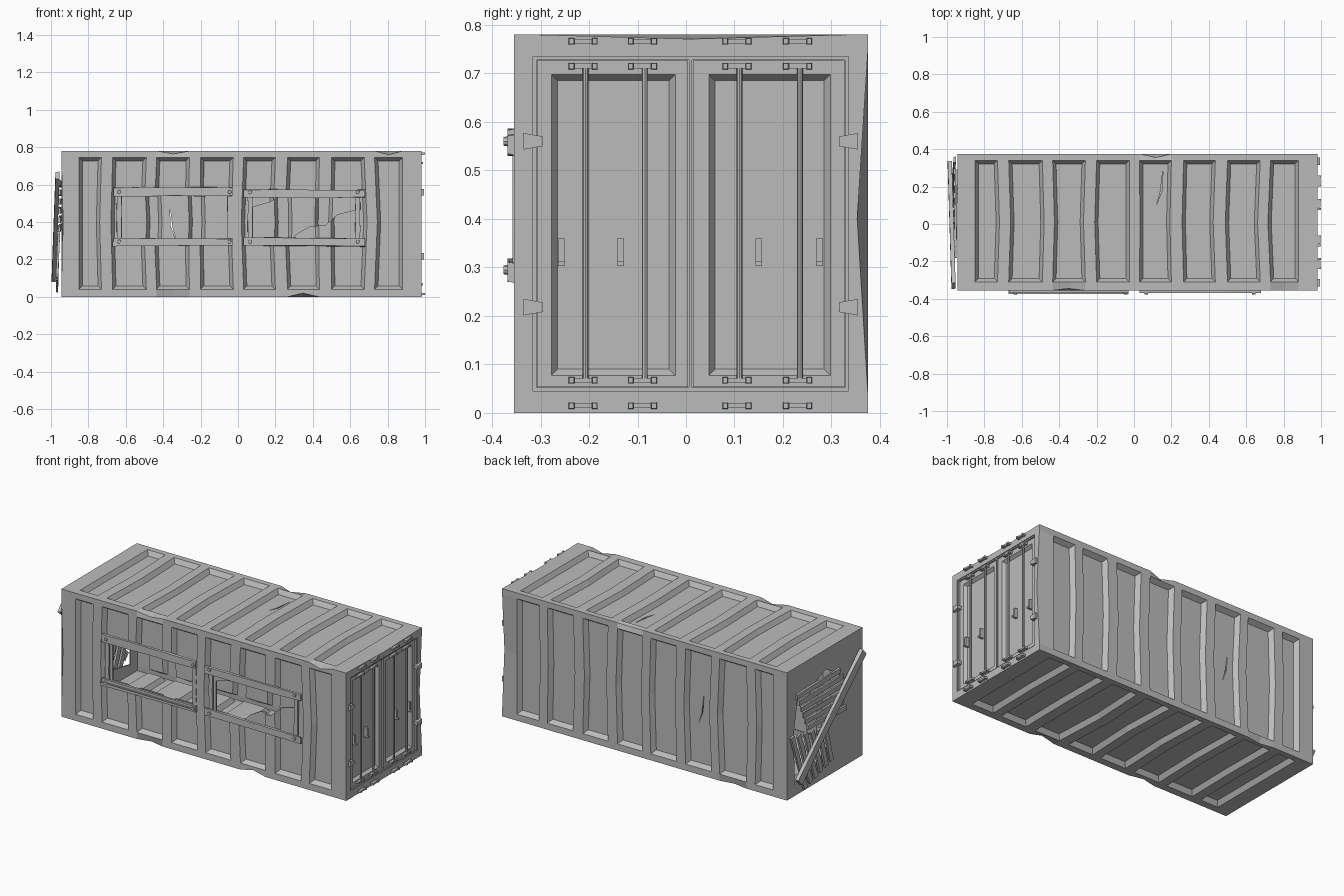
import bpy, bmesh, random
from mathutils import Vector, Matrix

random.seed(4)
if "Cube" in bpy.data.objects:
    bpy.data.objects.remove(bpy.data.objects["Cube"])

grey = bpy.data.materials.new("steel_grey")
grey.use_nodes = True
grey.diffuse_color = (0.5, 0.5, 0.5, 1)
grey.node_tree.nodes["Principled BSDF"].inputs["Base Color"].default_value = (0.5, 0.5, 0.5, 1)

X0, X1, Y0, Y1, H = -0.945, 0.98, -0.355, 0.375, 0.78


def finish(name, bm):
    bmesh.ops.recalc_face_normals(bm, faces=bm.faces)
    me = bpy.data.meshes.new(name)
    bm.to_mesh(me)
    bm.free()
    me.materials.append(grey)
    ob = bpy.data.objects.new(name, me)
    bpy.context.collection.objects.link(ob)
    return ob


def box(name, lo, hi, taper=None):
    """Box from corner to corner; taper shrinks its +x face in (y, z)."""
    lo, hi = Vector(lo), Vector(hi)
    bm = bmesh.new()
    bmesh.ops.create_cube(bm, size=1)
    for v in bm.verts:
        if taper and v.co.x > 0:
            v.co.y *= taper[0]
            v.co.z *= taper[1]
        v.co = (lo + hi) / 2 + v.co * (hi - lo)
    return finish(name, bm)


def board(name, p, q, width, thick, normal):
    """Plank running from p to q with its broad side facing normal."""
    p, q, n = Vector(p), Vector(q), Vector(normal)
    d = q - p
    u = d.normalized()
    w = n.cross(u).normalized()
    n = u.cross(w)
    m = Matrix((u * d.length, w * width, n * thick)).transposed().to_4x4()
    m.translation = (p + q) / 2
    bm = bmesh.new()
    bmesh.ops.create_cube(bm, size=1, matrix=m)
    bmesh.ops.subdivide_edges(bm, edges=[e for e in bm.edges if abs(e.calc_length() - d.length) < 1e-4], cuts=3)
    for v in bm.verts:      # bent, chipped planks
        v.co += w * random.uniform(-0.07, 0.07) * width
    return finish(name, bm)


def prism(name, pts, place, a, b):
    """Polygon extruded between depths a and b."""
    bm = bmesh.new()
    lo = [bm.verts.new(place(s, t, a)) for s, t in pts]
    hi = [bm.verts.new(place(s, t, b)) for s, t in pts]
    bm.faces.new(lo)
    bm.faces.new(hi)
    n = len(pts)
    for i in range(n):
        bm.faces.new((lo[i], lo[(i + 1) % n], hi[(i + 1) % n], hi[i]))
    return finish(name, bm)


def apply(ob):
    bpy.context.view_layer.objects.active = ob
    for m in list(ob.modifiers):
        bpy.ops.object.modifier_apply(modifier=m.name)


def cut(ob, cutter):
    m = ob.modifiers.new("cut", 'BOOLEAN')
    m.operation, m.solver, m.object = 'DIFFERENCE', 'EXACT', cutter
    apply(ob)
    bpy.data.objects.remove(cutter)


# Container shell: rings of points with a recessed panel between every pair of ribs
panels = [(-0.85, -0.73), (-0.67, -0.49), (-0.435, -0.26), (-0.2, -0.025),
          (0.03, 0.2), (0.265, 0.435), (0.5, 0.675), (0.73, 0.88)]
xs = [X0] + [x for a, b in panels for x in (a, (a + b) / 2, b)] + [X1]
zs, ys = [0, 0.04, 0.4, 0.745, H], [Y0, -0.31, 0.01, 0.34, Y1]
ring = ([(Y0, z) for z in zs[:4]] + [(y, H) for y in ys[:4]]
        + [(Y1, z) for z in zs[:0:-1]] + [(y, 0) for y in ys[:0:-1]])
bm = bmesh.new()
grid = [[bm.verts.new((x, y, z)) for y, z in ring] for x in xs]
for j in (2, 6, 10, 14):    # bent ribs
    for k in range(1, 8):
        s = random.uniform(-0.018, 0.018)
        for i in (3 * k, 3 * k + 1):
            grid[i][j].co.x += s
for i, j, off in [(17, 0, (0, 0, 0.02)), (8, 4, (0, 0.01, -0.016)), (23, 4, (0, 0, -0.02)),
                  (14, 8, (0, -0.02, -0.012)), (25, 10, (0, -0.022, 0)), (25, 6, (0, 0, -0.009)),
                  (8, 0, (0, 0.02, 0)), (0, 2, (0.01, 0, 0)), (5, 12, (0, -0.015, 0))]:
    grid[i][j].co += Vector(off)
recess = []
for i in range(len(xs) - 1):
    for j in range(16):
        k = (j + 1) % 16
        f = bm.faces.new((grid[i][j], grid[i + 1][j], grid[i + 1][k], grid[i][k]))
        if i % 3 and j % 4 in (1, 2):
            recess.append(f)
bm.faces.new(grid[0])
bm.faces.new(grid[-1])
bmesh.ops.recalc_face_normals(bm, faces=bm.faces)
bmesh.ops.inset_region(bm, faces=recess, thickness=0.018, depth=-0.028, use_even_offset=True)
shell = finish("container_shell", bm)
sol = shell.modifiers.new("wall", 'SOLIDIFY')
sol.thickness, sol.offset = 0.01, -1
apply(shell)

# Openings: serving window, torn window, broken end wall, door frame
front = lambda s, t, d: (s, d, t)
end = lambda s, t, d: (d, s, t)
cut(shell, prism("window_cut", [(-0.62, 0.3), (-0.04, 0.3), (-0.045, 0.56), (-0.62, 0.56)], front, -0.5, -0.25))
cut(shell, prism("torn_cut", [(0.08, 0.3), (0.08, 0.48), (0.17, 0.505), (0.24, 0.55), (0.63, 0.55), (0.625, 0.465),
                              (0.53, 0.44), (0.47, 0.385), (0.38, 0.375), (0.31, 0.335), (0.28, 0.3)],
                 front, -0.5, -0.25))
cut(shell, prism("end_cut", [(0.27, 0.6), (0.1, 0.62), (0.0, 0.66), (-0.1, 0.6), (-0.2, 0.52), (-0.12, 0.36),
                             (-0.02, 0.3), (0.0, 0.17), (0.14, 0.1), (0.3, 0.07), (0.31, 0.38)], end, -1.1, -0.9))
cut(shell, box("door_cut", (0.9, -0.315, 0.045), (1.1, 0.335, 0.735)))

# Small gashes on the roof and back wall
gash = [(0.12, 0.1), (0.14, 0.17), (0.155, 0.29), (0.15, 0.18)]
cut(shell, prism("roof_gash", gash, lambda s, t, d: (s, t, d), 0.73, 0.8))
cut(shell, prism("back_gash", [(-s - 0.21, t + 0.2) for s, t in gash], front, 0.33, 0.4))

# Doors with sunk panels
for name, y0, y1, py0, py1 in [("right_door", -0.307, 0.004, -0.28, -0.02), ("left_door", 0.014, 0.327, 0.045, 0.3)]:
    door = box(name, (0.935, y0, 0.053), (0.968, y1, 0.727))
    p = box("panel_cut", (0.95, py0 + 0.015, 0.09), (0.985, py1 - 0.015, 0.685))
    for v in p.data.vertices:       # slanted panel edges
        if v.co.x > 0.97:
            v.co.y += 0.025 if v.co.y > (py0 + py1) / 2 else -0.025
            v.co.z += 0.025 if v.co.z > 0.4 else -0.025
    cut(door, p)
box("door_seal_back", (0.93, -0.32, 0.04), (0.937, 0.34, 0.74))

# Seal strips around and between the doors
for name, lo, hi in [("seal_bottom", (-0.315, 0.045), (0.335, 0.052)), ("seal_top", (-0.315, 0.728), (0.335, 0.735)),
                     ("seal_right", (-0.315, 0.045), (-0.308, 0.735)), ("seal_left", (0.328, 0.045), (0.335, 0.735)),
                     ("seal_middle", (0.006, 0.05), (0.012, 0.73))]:
    box(name, (0.937, *lo), (0.975, *hi))

# Locking rods, keepers and handles
for y in (-0.207, -0.085, 0.11, 0.235):
    bm = bmesh.new()
    bmesh.ops.create_cone(bm, cap_ends=True, segments=8, radius1=0.006, radius2=0.006, depth=0.65,
                          matrix=Matrix.Translation((0.976, y, 0.39)))
    finish("locking_rod", bm)
    for z, x in [(0.766, 0.978), (0.715, 0.966), (0.067, 0.966), (0.015, 0.978)]:
        yc = y - 0.005
        box("keeper_bar", (x, yc - 0.018, z - 0.005), (x + 0.018, yc + 0.018, z + 0.005))
        for s in (-1, 1):
            box("keeper_end", (x, yc + s * 0.024 - 0.006, z - 0.007), (x + 0.022, yc + s * 0.024 + 0.006, z + 0.007),
                (0.8, 0.8))
    hy = y - 0.05 if y < 0 else y + 0.04
    box("handle_plate", (0.95, hy - 0.007, 0.303), (0.972, hy + 0.007, 0.36))
    box("handle_grip", (0.97, hy - 0.007, 0.303), (0.982, hy + 0.007, 0.312))

# Hinges wedged across the door edge
for y, s in [(-0.315, 1), (0.335, -1)]:
    for z in (0.56, 0.218):
        prism("hinge", [(y - s * 0.02, z - 0.017), (y + s * 0.02, z - 0.01),
                        (y + s * 0.02, z + 0.01), (y - s * 0.02, z + 0.017)], end, 0.965, 0.994)

# Planks and bolts around the windows
fy = (0, -1, 0)
for name, x0, z0, x1, z1, w in [("window_top", -0.665, 0.562, -0.03, 0.562, 0.045),
                                ("window_sill", -0.665, 0.305, -0.03, 0.3, 0.02),
                                ("window_bottom", -0.67, 0.28, -0.03, 0.285, 0.02),
                                ("torn_top", 0.03, 0.553, 0.68, 0.553, 0.042),
                                ("torn_bottom", 0.03, 0.298, 0.68, 0.29, 0.042)]:
    board(name + "_plank", (x0, -0.361, z0), (x1, -0.361, z1), w, 0.014, fy)
box("window_ledge", (-0.67, -0.375, 0.29), (-0.03, -0.34, 0.297))
for x in (-0.635, -0.045, 0.065, 0.64):
    board("window_post", (x, -0.352, 0.31), (x, -0.352, 0.54), 0.025, 0.012, fy)
    for z in (0.295, 0.56):
        bm = bmesh.new()
        bmesh.ops.create_cone(bm, cap_ends=True, segments=8, radius1=0.011, radius2=0.009, depth=0.012,
                              matrix=Matrix.Translation((x, -0.37, z)) @ Matrix.Rotation(1.5708, 4, 'X'))
        finish("bolt", bm)

# Broken planks over the end wall
fx = (-1, 0, 0)
for k in range(6):
    t = k / 5
    board("upper_slat", (-0.95, 0.29 - 0.02 * k, 0.6 - 0.045 * k),
          (-0.955, -0.12 - 0.03 * (k % 3), 0.61 - 0.05 * k), 0.03, 0.012, fx)
    board("lower_slat", (-0.958, 0.345 - 0.32 * t, 0.38 - 0.06 * t),
          (-0.968, 0.23 - 0.25 * t, 0.03 + 0.07 * t), 0.032, 0.012, fx)
board("diagonal_plank", (-0.985, 0.32, 0.1), (-0.965, -0.33, 0.65), 0.05, 0.022, fx)
